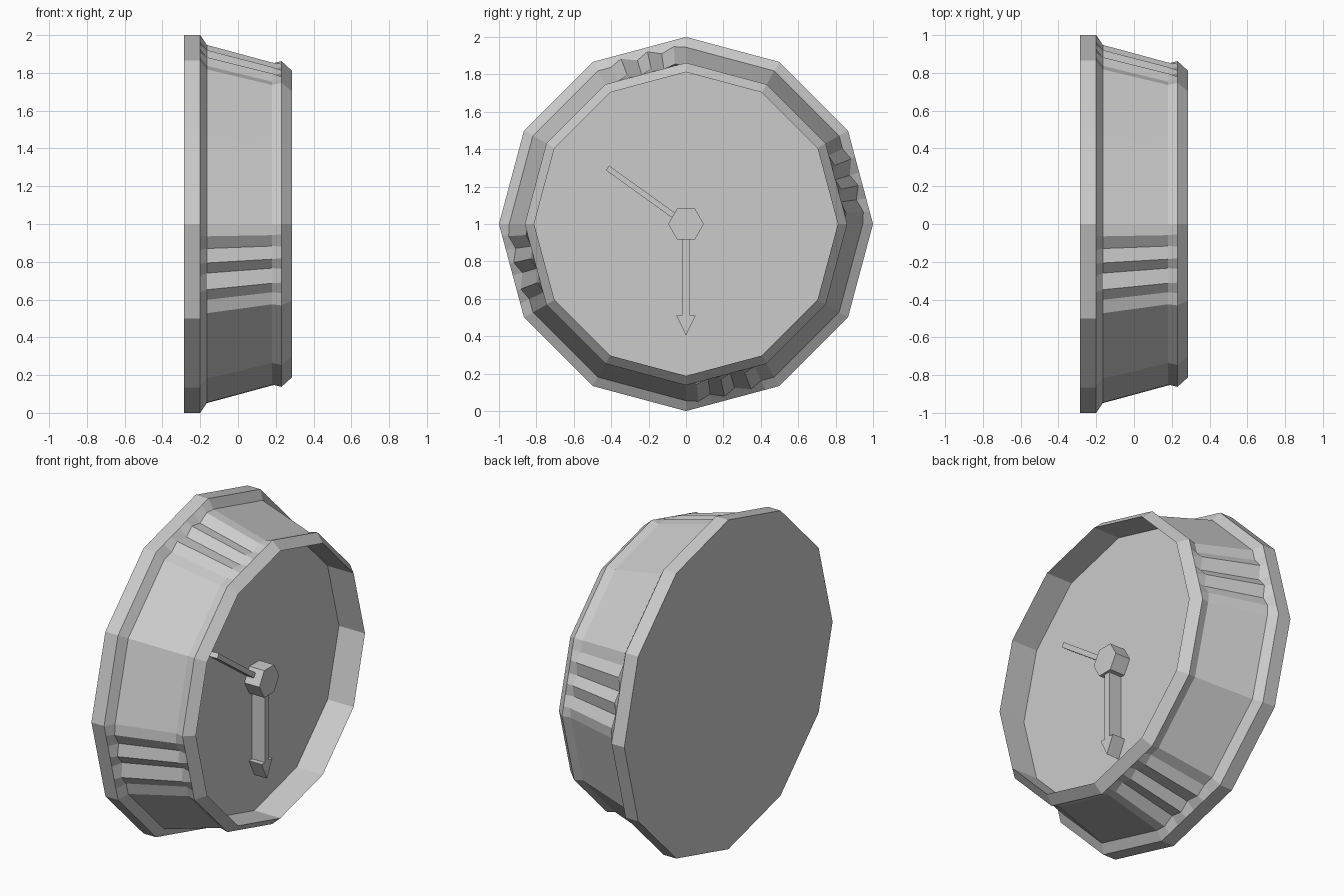
import bpy, bmesh
from math import cos, sin, pi
from mathutils import Vector

if "Cube" in bpy.data.objects:
    bpy.data.objects.remove(bpy.data.objects["Cube"])

SIDES = 12
# (fraction along the side, outward bump) for the grip ridges
RIDGES = [(.127, .02), (.275, 0), (.42, .03), (.55, 0), (.72, .03), (.85, 0)]
DIAL_X = .11


def finish(bm, name):
    bmesh.ops.recalc_face_normals(bm, faces=bm.faces)
    mesh = bpy.data.meshes.new(name)
    bm.to_mesh(mesh)
    bm.free()
    obj = bpy.data.objects.new(name, mesh)
    bpy.context.collection.objects.link(obj)
    return obj


def ring(r, bump):
    """Twelve-sided section with ridges on every third side."""
    pts = []
    for i in range(SIDES):
        a, b = (2 * pi * k / SIDES for k in (i, i + 1))
        p, q = Vector((cos(a), sin(a))) * r, Vector((cos(b), sin(b))) * r
        pts.append(p)
        if i % 3 == 0:
            n = (p + q).normalized()
            pts += [p.lerp(q, t) + n * h * bump for t, h in RIDGES]
    return pts


def prism(name, outline, x0, x1):
    """Extrude a (y, z) outline along x."""
    bm = bmesh.new()
    lo, hi = ([bm.verts.new((x, y, z)) for y, z in outline] for x in (x0, x1))
    bm.faces.new(lo)
    bm.faces.new(hi)
    n = len(outline)
    for i in range(n):
        j = (i + 1) % n
        bm.faces.new((lo[i], lo[j], hi[j], hi[i]))
    return finish(bm, name)


# Case: back plate, flared flange, ridged body, front rim and recessed dial
profile = [(-.285, 1, 0), (-.2, 1, 0), (-.165, .945, 1), (.18, .85, 1),
           (.23, .862, 0), (.285, .812, 0), (DIAL_X, .812, 0)]
bm = bmesh.new()
rings = [[bm.verts.new((x, p.x, 1 + p.y)) for p in ring(r, b)]
         for x, r, b in profile]
for r0, r1 in zip(rings, rings[1:]):
    for i in range(len(r0)):
        j = (i + 1) % len(r0)
        bm.faces.new((r0[i], r0[j], r1[j], r1[i]))
bm.faces.new(rings[0])
bm.faces.new(rings[-1])
finish(bm, "gauge_case")

# Hub in the middle of the dial
prism("hub", [(.095 * cos(i * pi / 3), 1 + .095 * sin(i * pi / 3)) for i in range(6)],
      DIAL_X - .01, DIAL_X + .1)

# Arrow hand pointing down
prism("arrow_hand", [(-.021, .96), (-.021, .51), (-.052, .51), (0, .405),
                     (.052, .51), (.021, .51), (.021, .96)],
      DIAL_X - .01, DIAL_X + .085)

# Thin hand pointing up to one side
tip, base = Vector((-.42, 1.3)), Vector((-.03, 1.02))
d = (tip - base).normalized()
w = Vector((-d.y, d.x)) * .015
prism("thin_hand", [base + w, tip + w, tip - w, base - w],
      DIAL_X - .01, DIAL_X + .05)
